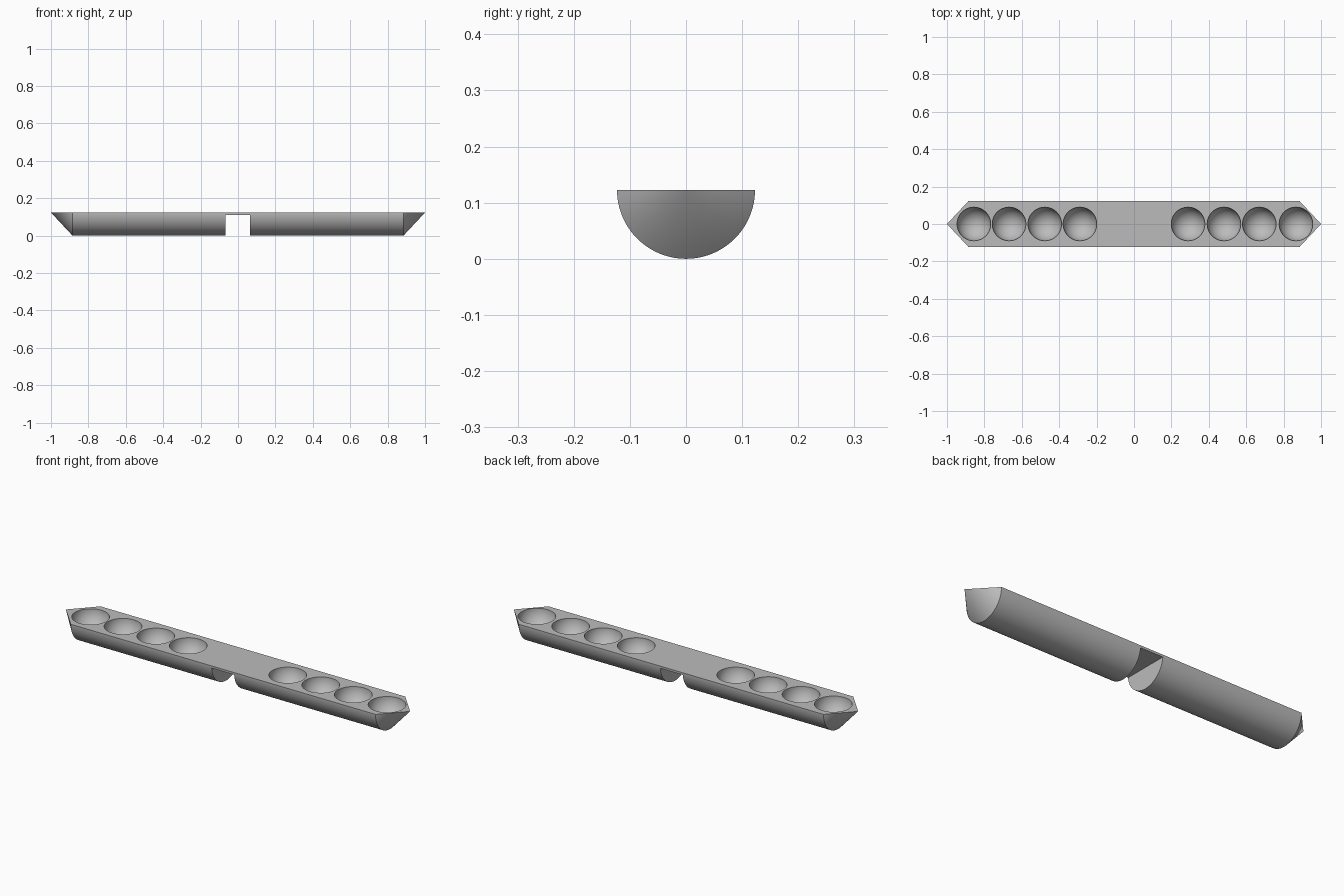
import bpy, bmesh
from math import pi, cos, sin, radians

if "Cube" in bpy.data.objects:
    bpy.data.objects.remove(bpy.data.objects["Cube"])

R = 0.123        # trough radius, also the height of the flat top
SHOULDER = 0.885 # where the pointed ends begin
STEPS = 64

grey = bpy.data.materials.new("mid_grey")
grey.use_nodes = True
colour = (0.5, 0.5, 0.5, 1)
grey.diffuse_color = colour
grey.node_tree.nodes["Principled BSDF"].inputs["Base Color"].default_value = colour

# Half-round bar with half-cone ends
bm = bmesh.new()
tips = [bm.verts.new((x, 0, R)) for x in (-1, 1)]
rings = []
for x in (-SHOULDER, SHOULDER):
    angles = [pi + pi * i / STEPS for i in range(STEPS + 1)]
    rings.append([bm.verts.new((x, R * cos(a), R + R * sin(a))) for a in angles])
left, right = rings
for i in range(STEPS):
    bm.faces.new((left[i], left[i + 1], right[i + 1], right[i]))
    bm.faces.new((tips[0], left[i + 1], left[i]))
    bm.faces.new((tips[1], right[i], right[i + 1]))
# Flat top
bm.faces.new((tips[0], left[0], right[0], tips[1], right[-1], left[-1]))
# Level the two end points of each ring exactly with the top
for ring in rings:
    ring[0].co.z = ring[-1].co.z = R
bmesh.ops.recalc_face_normals(bm, faces=bm.faces)
mesh = bpy.data.meshes.new("holder_bar")
bm.to_mesh(mesh)
bm.free()
bar = bpy.data.objects.new("holder_bar", mesh)
bpy.context.collection.objects.link(bar)
mesh.materials.append(grey)


def cut(cutter):
    """Subtract a cutter from the bar, then remove the cutter."""
    cutter.hide_render = True
    cutter.data.materials.append(grey)
    bpy.context.view_layer.objects.active = bar
    mod = bar.modifiers.new("cut", 'BOOLEAN')
    mod.operation = 'DIFFERENCE'
    mod.solver = 'EXACT'
    mod.object = cutter
    bpy.ops.object.modifier_apply(modifier=mod.name)
    bpy.data.objects.remove(cutter)


# Round cups in the top; odd ring count keeps vertices off the top plane
for x in (-0.856, -0.668, -0.477, -0.289, 0.289, 0.481, 0.67, 0.866):
    bpy.ops.mesh.primitive_uv_sphere_add(segments=48, ring_count=31, radius=0.09,
                                         location=(x, 0, R))
    cut(bpy.context.object)

# Square notch across the underside
bpy.ops.mesh.primitive_cube_add(size=1, location=(-0.002, 0, 0.005))
notch = bpy.context.object
notch.scale = (0.131, 0.4, 0.212)
bpy.context.view_layer.update()
cut(notch)

bpy.ops.object.select_all(action='DESELECT')
bar.select_set(True)
bpy.context.view_layer.objects.active = bar
bpy.ops.object.shade_smooth_by_angle(angle=radians(30))
